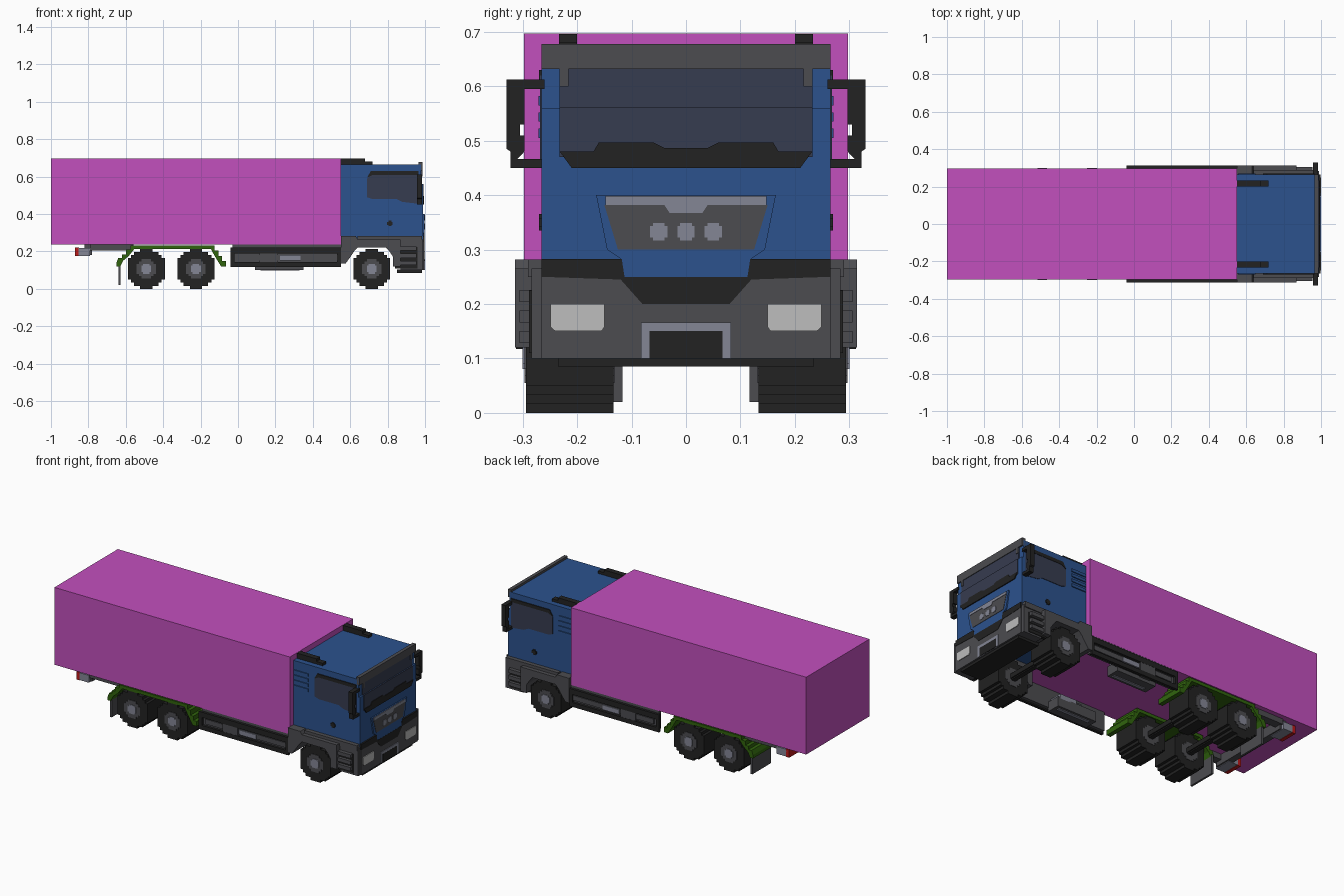
import bpy, bmesh, math


def material(name, *rgb):
    m = bpy.data.materials.new(name)
    m.diffuse_color = (*rgb, 1)
    return m


MAGENTA = material("cargo magenta", 0.54, 0.08, 0.51)
BLUE = material("cab blue", 0.025, 0.085, 0.27)
GREY = material("dark grey", 0.072, 0.072, 0.08)
BLACK = material("black", 0.016, 0.016, 0.016)
LIGHT = material("light grey", 0.23, 0.24, 0.30)
GLASS = material("glass", 0.037, 0.045, 0.08)
LAMP = material("headlight", 0.51, 0.51, 0.51)
GREEN = material("mudguard green", 0.03, 0.127, 0.004)
RED = material("tail light red", 0.5, 0.01, 0.01)


def prism(name, pts, lo, hi, mat, axis="y", both=False):
    """Extrude a profile: axis y uses (x, z) points, axis x uses (y, z) points.
    both=True adds a copy mirrored across y = 0."""
    bm = bmesh.new()
    for s in ((1, -1) if both else (1,)):
        rings = []
        for d in (lo, hi):
            if axis == "y":
                rings.append([bm.verts.new((a, s * d, b)) for a, b in pts])
            else:
                rings.append([bm.verts.new((d, s * a, b)) for a, b in pts])
        n = len(pts)
        bm.faces.new(rings[0])
        bm.faces.new(rings[1][::-1])
        for i in range(n):
            j = (i + 1) % n
            bm.faces.new((rings[0][i], rings[0][j], rings[1][j], rings[1][i]))
    bmesh.ops.recalc_face_normals(bm, faces=bm.faces)
    me = bpy.data.meshes.new(name)
    bm.to_mesh(me)
    bm.free()
    me.materials.append(mat)
    ob = bpy.data.objects.new(name, me)
    bpy.context.collection.objects.link(ob)
    return ob


def rect(a0, a1, b0, b1):
    return [(a0, b0), (a1, b0), (a1, b1), (a0, b1)]


def box(name, x0, x1, y0, y1, z0, z1, mat, both=False):
    return prism(name, rect(x0, x1, z0, z1), y0, y1, mat, both=both)


def sym(half):
    """Complete a right-half outline to a symmetric one."""
    return half + [(-a, b) for a, b in reversed(half)]


def stepped_disc(cx, cz, r, rows):
    """Circle outline made of square steps."""
    h = 2 * r / rows
    right = []
    for k in range(rows):
        z0 = -r + k * h
        w = round(math.sqrt(max(r * r - (z0 + h / 2) ** 2, 0)) / h) * h
        if right and abs(right[-1][0] - w) < 1e-6:
            right[-1] = (w, z0 + h)
        else:
            right += [(w, z0), (w, z0 + h)]
    return [(cx + a, cz + b) for a, b in right] + [(cx - a, cz + b) for a, b in reversed(right)]


# Cargo box
box("cargo_box", -1, 0.55, -0.298, 0.298, 0.237, 0.697, MAGENTA)

# Cab shell
prism("cab", [(0.55, 0.25), (0.988, 0.25), (0.988, 0.56), (0.978, 0.56), (0.978, 0.665), (0.55, 0.665)],
      -0.265, 0.265, BLUE)
for i in range(4):
    box(f"side_louver_{i}", 0.555, 0.65, 0.265, 0.271, 0.505 + i * 0.03, 0.522 + i * 0.03, BLUE, True)
prism("side_window", [(0.69, 0.49), (0.72, 0.48), (0.85, 0.48), (0.88, 0.465), (0.965, 0.455),
                      (0.965, 0.62), (0.72, 0.62), (0.69, 0.59)], 0.263, 0.268, GLASS, both=True)
prism("window_frame", [(0.69, 0.595), (0.72, 0.61), (0.965, 0.61), (0.965, 0.63), (0.71, 0.63)],
      0.263, 0.27, BLACK, both=True)
prism("door_handle", stepped_disc(0.812, 0.35, 0.015, 4), 0.263, 0.27, BLACK, both=True)
prism("roof_intake", [(0.55, 0.66), (0.72, 0.66), (0.72, 0.68), (0.68, 0.68), (0.68, 0.696), (0.55, 0.696)],
      0.2, 0.233, BLACK, both=True)

# Windscreen and visor
box("windscreen_upper", 0.976, 0.982, -0.232, 0.232, 0.56, 0.632, GLASS)
box("windscreen_lower", 0.985, 0.991, -0.232, 0.232, 0.47, 0.561, GLASS)
prism("wiper_cowl", sym([(0.21, 0.45), (0.232, 0.48), (0.17, 0.48), (0.16, 0.497), (0.06, 0.497),
                         (0.04, 0.487)]), 0.985, 0.994, BLACK, "x")
box("sun_visor", 0.965, 0.986, -0.265, 0.265, 0.632, 0.678, GREY)
box("visor_bracket", 0.972, 0.986, 0.216, 0.232, 0.6, 0.635, GREY, True)

# Mirrors
prism("side_mirror", [(0.26, 0.595), (0.297, 0.595), (0.297, 0.53), (0.305, 0.53), (0.305, 0.51),
                      (0.297, 0.51), (0.297, 0.48), (0.31, 0.466), (0.26, 0.466), (0.26, 0.45), (0.322, 0.45),
                      (0.322, 0.48), (0.33, 0.485), (0.33, 0.612), (0.26, 0.612)],
      0.957, 0.984, BLACK, "x", True)

# Cab nose: raised panel, grille and badge-free lamps
prism("nose_panel", sym([(0.115, 0.25), (0.12, 0.283), (0.145, 0.3), (0.165, 0.4)]), 0.985, 0.996, BLUE, "x")
prism("grille", sym([(0.115, 0.3), (0.125, 0.3), (0.15, 0.382)]), 0.99, 0.998, GREY, "x")
prism("grille_trim", sym([(0.03, 0.367), (0.04, 0.382), (0.148, 0.382), (0.148, 0.398)]),
      0.99, 1.0, LIGHT, "x")
for i in (-1, 0, 1):
    prism(f"grille_lamp_{i + 1}", stepped_disc(i * 0.05, 0.333, 0.016, 6), 0.99, 1.0, LIGHT, "x")

# Bumper
box("bumper", 0.87, 0.99, -0.284, 0.284, 0.1, 0.265, GREY)
box("bumper_face", 0.965, 0.995, -0.265, 0.265, 0.1, 0.25, GREY)
box("bumper_underside", 0.85, 0.985, -0.235, 0.235, 0.085, 0.105, BLACK)
prism("bumper_shadow_gap", [(-0.265, 0.25), (-0.12, 0.245), (-0.08, 0.2), (0.08, 0.2), (0.12, 0.245),
                            (0.265, 0.25), (0.265, 0.283), (0.118, 0.283), (0.113, 0.25),
                            (-0.113, 0.25), (-0.118, 0.283), (-0.265, 0.283)], 0.985, 0.997, BLACK, "x")
prism("headlight", [(0.155, 0.15), (0.24, 0.15), (0.249, 0.158), (0.249, 0.2), (0.15, 0.2), (0.15, 0.158)],
      0.99, 0.999, LAMP, "x", True)
prism("tow_frame", sym([(0.066, 0.1), (0.083, 0.1), (0.083, 0.166)]), 0.99, 0.999, LIGHT, "x")
box("tow_opening", 0.992, 1.0, -0.067, 0.067, 0.1, 0.15, BLACK)

# Front wheel arches and entry steps
prism("front_fender", [(0.55, 0.135), (0.575, 0.135), (0.6, 0.17), (0.62, 0.2), (0.64, 0.222), (0.79, 0.222),
                       (0.81, 0.2), (0.83, 0.17), (0.83, 0.12), (0.87, 0.12), (0.87, 0.265), (0.64, 0.265),
                       (0.63, 0.282), (0.55, 0.282)], 0.17, 0.314, GREY, both=True)
box("fender_top", 0.64, 0.985, 0.24, 0.29, 0.25, 0.282, GREY, True)
box("step_recess", 0.84, 0.96, 0.27, 0.288, 0.11, 0.225, BLACK, True)
for i in range(3):
    box(f"entry_step_{i}", 0.87, 0.955, 0.28, 0.306, 0.128 + i * 0.038, 0.15 + i * 0.038, GREY, True)

# Wheels and axles
for name, x in (("front", 0.715), ("middle", -0.225), ("rear", -0.49)):
    prism(name + "_tyre", stepped_disc(x, 0.107, 0.107, 13), 0.133, 0.294, BLACK, both=True)
    prism(name + "_rim", stepped_disc(x, 0.107, 0.052, 8), 0.131, 0.297, GREY, both=True)
    prism(name + "_hub", stepped_disc(x, 0.107, 0.026, 6), 0.25, 0.3, LIGHT, both=True)
    prism(name + "_axle", stepped_disc(x, 0.107, 0.02, 6), -0.14, 0.14, BLACK)

# Rear mudguards: stepped green strip plus hanging flaps
top = [(-0.65, 0.14), (-0.64, 0.165), (-0.62, 0.165), (-0.62, 0.185), (-0.60, 0.185), (-0.60, 0.21),
       (-0.575, 0.21), (-0.575, 0.232), (-0.125, 0.232), (-0.125, 0.205), (-0.105, 0.205), (-0.105, 0.175),
       (-0.085, 0.175), (-0.085, 0.15), (-0.063, 0.15)]
under = [(-0.063, 0.12), (-0.09, 0.12), (-0.115, 0.16), (-0.145, 0.213), (-0.555, 0.213), (-0.585, 0.175),
         (-0.615, 0.15), (-0.63, 0.12), (-0.65, 0.12)]
prism("mudguard", top + under, 0.125, 0.298, GREEN, both=True)
box("mud_flap", -0.64, -0.628, 0.117, 0.29, 0.02, 0.135, GREY, True)

# Side guards between the axles
prism("side_guard_top", rect(-0.04, 0.55, 0.19, 0.222), 0.296, 0.312, BLACK, both=True)
prism("side_guard_bottom", rect(-0.04, 0.55, 0.117, 0.143), 0.296, 0.312, BLACK, both=True)
for i, x in enumerate((-0.04, 0.53)):
    box(f"side_guard_post_{i}", x, x + 0.02, 0.296, 0.312, 0.13, 0.2, BLACK, True)
box("side_panel", -0.03, 0.55, 0.277, 0.297, 0.125, 0.238, GREY, True)
box("side_bar", 0.0, 0.53, 0.29, 0.304, 0.153, 0.182, GREY, True)
box("tank", 0.09, 0.35, 0.2, 0.282, 0.102, 0.16, GREY, True)
box("tank_plate", 0.225, 0.335, 0.2, 0.309, 0.152, 0.18, LIGHT, True)
box("tank_strip", 0.12, 0.33, 0.215, 0.235, 0.098, 0.17, LIGHT, True)
prism("tank_valve", stepped_disc(0.165, 0.17, 0.05, 6), 0.27, 0.311, GREY, both=True)

# Tail bar and lights
box("tail_rail", -0.79, -0.56, 0.22, 0.27, 0.205, 0.238, GREY, True)
box("tail_bar", -0.82, -0.78, -0.26, 0.26, 0.18, 0.237, GREY)
box("tail_light_body", -0.853, -0.79, 0.17, 0.275, 0.177, 0.22, LIGHT, True)
box("tail_light", -0.872, -0.85, 0.17, 0.275, 0.175, 0.222, RED, True)
